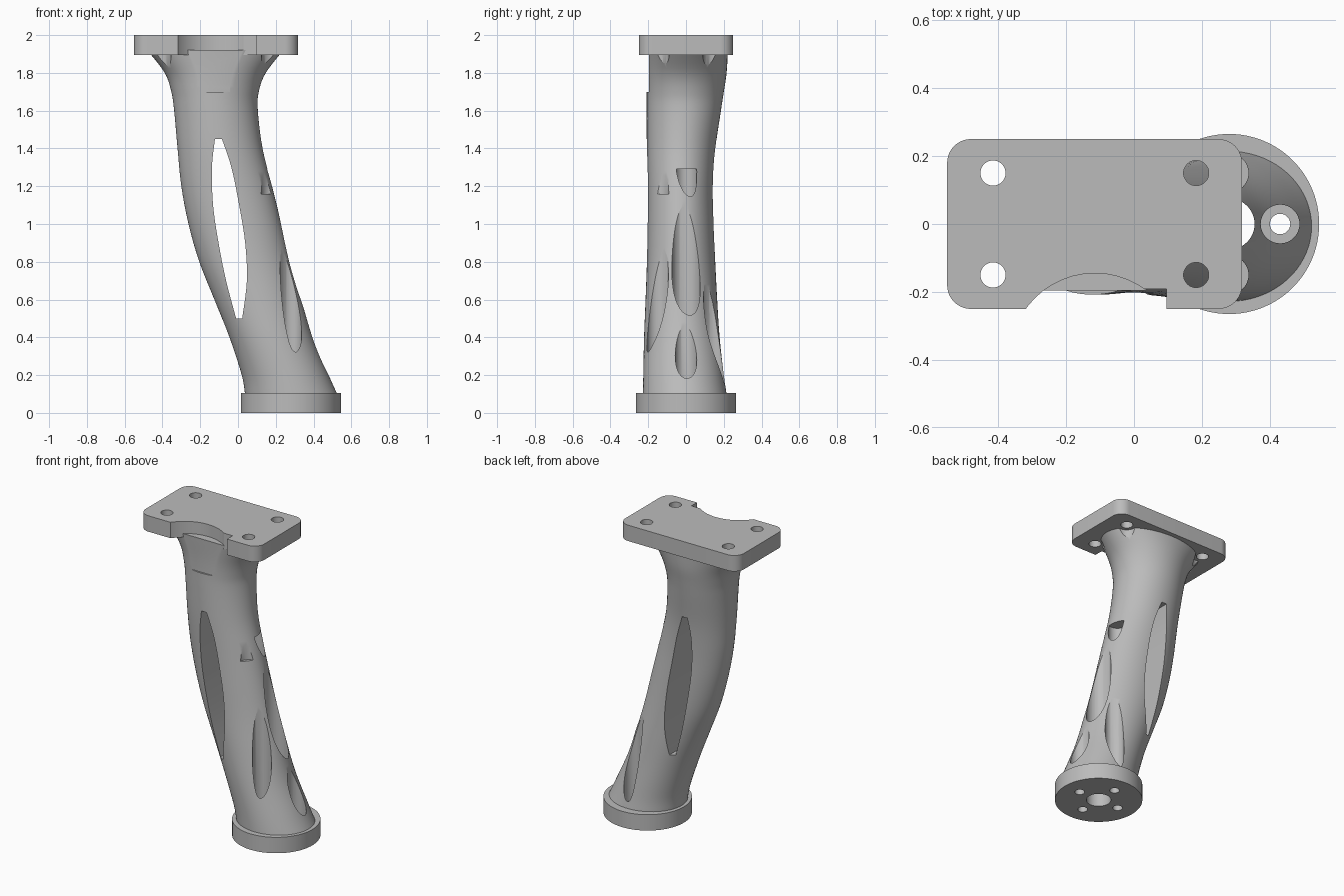
import bpy, bmesh, math

cube = bpy.data.objects.get("Cube")
if cube:
    bpy.data.objects.remove(cube, do_unlink=True)

grey = bpy.data.materials.new("plain grey")
grey.use_nodes = True
COLOUR = (0.5, 0.5, 0.5, 1)
grey.diffuse_color = COLOUR
grey.node_tree.nodes["Principled BSDF"].inputs["Base Color"].default_value = COLOUR

BASE_X, BASE_TOP = 0.28, 0.105
PLATE_BOTTOM = 1.895


def loft(name, rings):
    """Skin a list of closed rings and cap both ends."""
    bm = bmesh.new()
    loops = [[bm.verts.new(p) for p in ring] for ring in rings]
    n = len(loops[0])
    for low, high in zip(loops, loops[1:]):
        for i in range(n):
            j = (i + 1) % n
            bm.faces.new((low[i], low[j], high[j], high[i]))
    bm.faces.new(loops[0])
    bm.faces.new(loops[-1])
    bmesh.ops.recalc_face_normals(bm, faces=bm.faces)
    mesh = bpy.data.meshes.new(name)
    bm.to_mesh(mesh)
    bm.free()
    obj = bpy.data.objects.new(name, mesh)
    bpy.context.collection.objects.link(obj)
    mesh.materials.append(grey)
    return obj


def prism(name, outline, z0, z1):
    return loft(name, [[(x, y, z) for x, y in outline] for z in (z0, z1)])


def circle(x, y, r, n=48):
    steps = [2 * math.pi * i / n for i in range(n)]
    return [(x + r * math.cos(a), y + r * math.sin(a)) for a in steps]


def cut(target, cutter):
    mod = target.modifiers.new("cut", "BOOLEAN")
    mod.operation, mod.solver, mod.object = "DIFFERENCE", "EXACT", cutter
    bpy.context.view_layer.objects.active = target
    bpy.ops.object.modifier_apply(modifier=mod.name)
    bpy.data.objects.remove(cutter, do_unlink=True)


def drill(target, x, y, r, z0, z1):
    cut(target, prism("drill", circle(x, y, r), z0, z1))


def smooth_rows(rows, steps):
    """Catmull-Rom interpolation through the table rows."""
    out = []
    for i in range(len(rows) - 1):
        a, b, c, d = (rows[max(0, min(len(rows) - 1, i + k))] for k in (-1, 0, 1, 2))
        for s in range(steps):
            t = s / steps
            out.append([q + t * (r - p) / 2
                        + t * t * (2 * p - 5 * q + 4 * r - u) / 2
                        + t ** 3 * (3 * q - p - 3 * r + u) / 2
                        for p, q, r, u in zip(a, b, c, d)])
    return out + [list(rows[-1])]


# Leaning column: height, then extents in x and in y
sections = [
    (0.1, 0.037, 0.525, -0.228, 0.215),
    (0.2, 0.02, 0.48, -0.226, 0.2),
    (0.4, -0.045, 0.395, -0.222, 0.178),
    (0.6, -0.125, 0.335, -0.214, 0.165),
    (0.8, -0.205, 0.28, -0.207, 0.155),
    (1.0, -0.262, 0.23, -0.205, 0.148),
    (1.2, -0.3, 0.18, -0.205, 0.145),
    (1.4, -0.32, 0.13, -0.208, 0.156),
    (1.6, -0.338, 0.105, -0.208, 0.185),
    (1.7, -0.353, 0.11, -0.208, 0.2),
    (1.8, -0.388, 0.147, -0.21, 0.215),
    (1.92, -0.48, 0.24, -0.215, 0.222),
]
rings = []
for z, left, right, front, back in smooth_rows(sections, 5):
    cx, cy = (left + right) / 2, (front + back) / 2
    rx, ry = (right - left) / 2, (back - front) / 2
    rings.append([(cx + rx * x, cy + ry * y, z) for x, y in circle(0, 0, 1, 72)])
column = loft("column", rings)

# Window through the column, front to back
window = smooth_rows([
    (0.5, -0.01, 0.022), (0.7, -0.063, 0.047), (0.9, -0.103, 0.038),
    (1.1, -0.132, 0.006), (1.3, -0.138, -0.035), (1.45, -0.122, -0.085)], 5)
outline = [(l, z) for z, l, r in window] + [(r, z) for z, l, r in reversed(window)]
cut(column, loft("window", [[(x, y, z) for x, z in outline] for y in (-0.5, 0.5)]))

# Flat on the upper front of the column
flat = [(-1, -0.6), (1, -0.6), (1, -0.196), (-1, -0.196)]
cut(column, prism("flat", flat, 1.7, 2.2))

# Screw positions in the base and in the plate
base_screws = [(BASE_X + 0.15 * dx, 0.15 * dy)
               for dx, dy in ((1, 0), (-1, 0), (0, 1), (0, -1))]
plate_screws = [(x, y) for x in (-0.415, 0.183) for y in (-0.15, 0.15)]

# Vertical access bores through the column
drill(column, BASE_X, 0, 0.075, 0, 1.29)
for x, y in base_screws:
    drill(column, x, y, 0.057, 0, 1.29)
for x, y in plate_screws:
    drill(column, x, y, 0.06, 1.16, 2.2)

# Round base flange
base = prism("base_flange", circle(BASE_X, 0, 0.265, 96), 0, BASE_TOP)
drill(base, BASE_X, 0, 0.075, -0.1, 0.3)
for x, y in base_screws:
    drill(base, x, y, 0.03, -0.1, 0.3)

# Rounded mounting plate with screw holes
R = 0.07
corners = [(0.318 - R, 0.25 - R), (-0.55 + R, 0.25 - R),
           (-0.55 + R, -0.25 + R), (0.318 - R, -0.25 + R)]
outline = []
for k, (x, y) in enumerate(corners):
    for i in range(11):
        a = math.pi / 2 * (k + i / 10)
        outline.append((x + R * math.cos(a), y + R * math.sin(a)))
plate = prism("mounting_plate", outline, PLATE_BOTTOM, 2)
for x, y in plate_screws:
    drill(plate, x, y, 0.037, 1.5, 2.5)

# Curved and stepped notch in the plate front
drill(plate, -0.115, -0.395, 0.25, 1.5, 2.5)
step = [(-0.255, -0.5), (0.095, -0.5), (0.095, -0.192), (-0.255, -0.192)]
cut(plate, prism("step", step, 1.5, 2.5))

# Smooth shading with crisp edges
bpy.ops.object.select_all(action="DESELECT")
for part in (column, base, plate):
    part.select_set(True)
bpy.context.view_layer.objects.active = column
bpy.ops.object.shade_smooth_by_angle(angle=math.radians(30))
